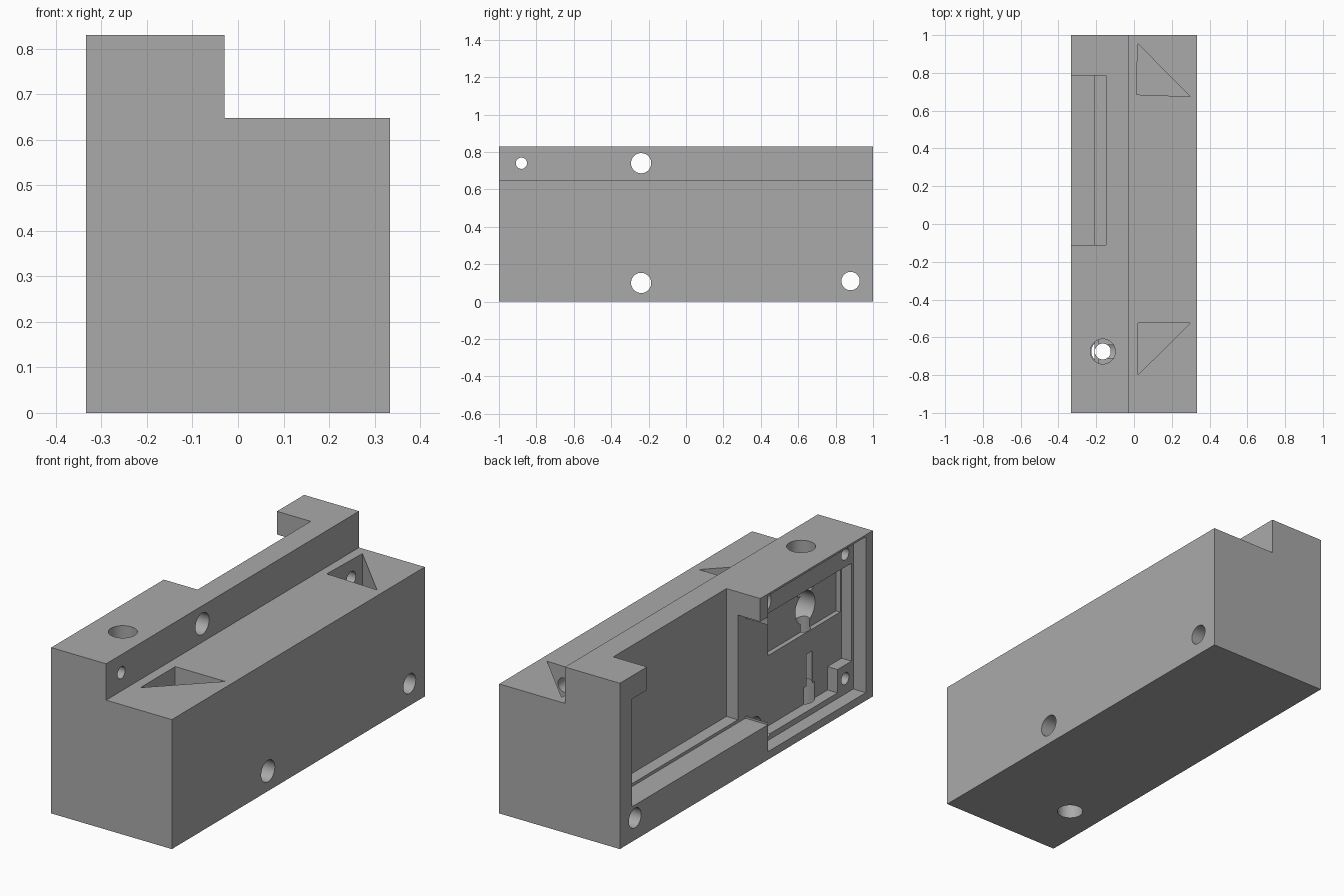
import bpy, bmesh
from mathutils import Matrix, Vector

cube = bpy.data.objects.get("Cube")
if cube:
    bpy.data.objects.remove(cube, do_unlink=True)

grey = bpy.data.materials.new("plain grey")
grey.use_nodes = True
grey.diffuse_color = (0.4, 0.4, 0.4, 1)
grey.node_tree.nodes["Principled BSDF"].inputs["Base Color"].default_value = (0.4, 0.4, 0.4, 1)


def finish(name, bm):
    bmesh.ops.recalc_face_normals(bm, faces=bm.faces)
    mesh = bpy.data.meshes.new(name)
    bm.to_mesh(mesh)
    bm.free()
    mesh.materials.append(grey)
    obj = bpy.data.objects.new(name, mesh)
    bpy.context.collection.objects.link(obj)
    return obj


def prism(name, outline, direction):
    """Extrude a closed outline of 3D points along a direction."""
    bm = bmesh.new()
    face = bm.faces.new([bm.verts.new(p) for p in outline])
    result = bmesh.ops.extrude_face_region(bm, geom=[face])
    moved = [v for v in result["geom"] if isinstance(v, bmesh.types.BMVert)]
    bmesh.ops.translate(bm, verts=moved, vec=direction)
    return finish(name, bm)


def box(name, x0, x1, y0, y1, z0, z1):
    return prism(name, [(x0, y0, z0), (x1, y0, z0), (x1, y1, z0), (x0, y1, z0)], (0, 0, z1 - z0))


def rod(name, start, end, radius):
    start, end = Vector(start), Vector(end)
    axis = end - start
    turn = axis.to_track_quat('Z', 'Y').to_matrix().to_4x4()
    bm = bmesh.new()
    bmesh.ops.create_cone(bm, cap_ends=True, segments=40, radius1=radius, radius2=radius,
                          depth=axis.length, matrix=Matrix.Translation((start + end) / 2) @ turn)
    return finish(name, bm)


# Stepped housing block
W, TOP, STEP, RIDGE = 0.334, 0.83, 0.648, -0.03
body = prism("housing_block", [(-W, -1, 0), (W, -1, 0), (W, -1, STEP), (RIDGE, -1, STEP),
                               (RIDGE, -1, TOP), (-W, -1, TOP)], (0, 2, 0))

OUT = -0.5
cutters = [
    # Open notch and main recess
    box("notch", OUT, -0.147, -0.11, 0.785, 0.19, 1),
    box("main_recess", OUT, -0.21, -0.17, 0.905, 0.175, 0.714),
    # Stepped compartment with corner posts and top rail
    box("cover_recess", OUT, -0.265, -0.945, -0.172, 0.04, 0.82),
    box("compartment", OUT, -0.21, -0.93, -0.16, 0.185, 0.675),
    box("compartment_foot", OUT, -0.21, -0.82, -0.175, 0.068, 0.3),
    box("inner_recess", OUT, -0.187, -0.92, -0.35, 0.42, 0.66),
    rod("round_recess", (-0.4, -0.675, 0.53), (-0.07, -0.675, 0.53), 0.078),
    rod("post_hole", (-0.4, -0.88, 0.117), (-0.12, -0.88, 0.117), 0.03),
]

# Cross holes right through the block
for y, z, r in [(-0.24, 0.74, 0.054), (-0.24, 0.10, 0.054), (0.88, 0.11, 0.049), (-0.88, 0.74, 0.03)]:
    cutters.append(rod("cross_hole", (-0.6, y, z), (0.6, y, z), r))

# Vertical stepped bore
for z0, z1, r in [(-0.1, 1, 0.042), (0.6, 1.1, 0.066), (-0.2, 0.31, 0.05), (-0.3, 0.15, 0.061)]:
    cutters.append(rod("bore", (-0.165, -0.675, z0), (-0.165, -0.675, z1), r))

# Triangular pockets in the lower step
FLOOR = 0.4
for points in ([(0.02, 0.955), (0.012, 0.685), (0.297, 0.675)],
               [(0.02, -0.525), (0.297, -0.525), (0.02, -0.80)]):
    cutters.append(prism("corner_pocket", [(x, y, FLOOR) for x, y in points], (0, 0, 0.5)))

# Small blind holes in the rear pocket walls
cutters.append(rod("wall_hole", (0.06, 0.87, 0.555), (-0.09, 0.87, 0.555), 0.035))
cutters.append(rod("wall_hole", (0.2, 0.72, 0.555), (0.2, 0.55, 0.555), 0.035))

# Cut everything in turn
bpy.context.view_layer.objects.active = body
for cutter in cutters:
    cutter.hide_render = True
    mod = body.modifiers.new("cut", 'BOOLEAN')
    mod.operation, mod.solver, mod.object = 'DIFFERENCE', 'EXACT', cutter
    bpy.ops.object.modifier_apply(modifier=mod.name)
    bpy.data.objects.remove(cutter, do_unlink=True)

bpy.ops.object.select_all(action='DESELECT')
body.select_set(True)
bpy.ops.object.shade_smooth_by_angle(angle=0.52)
